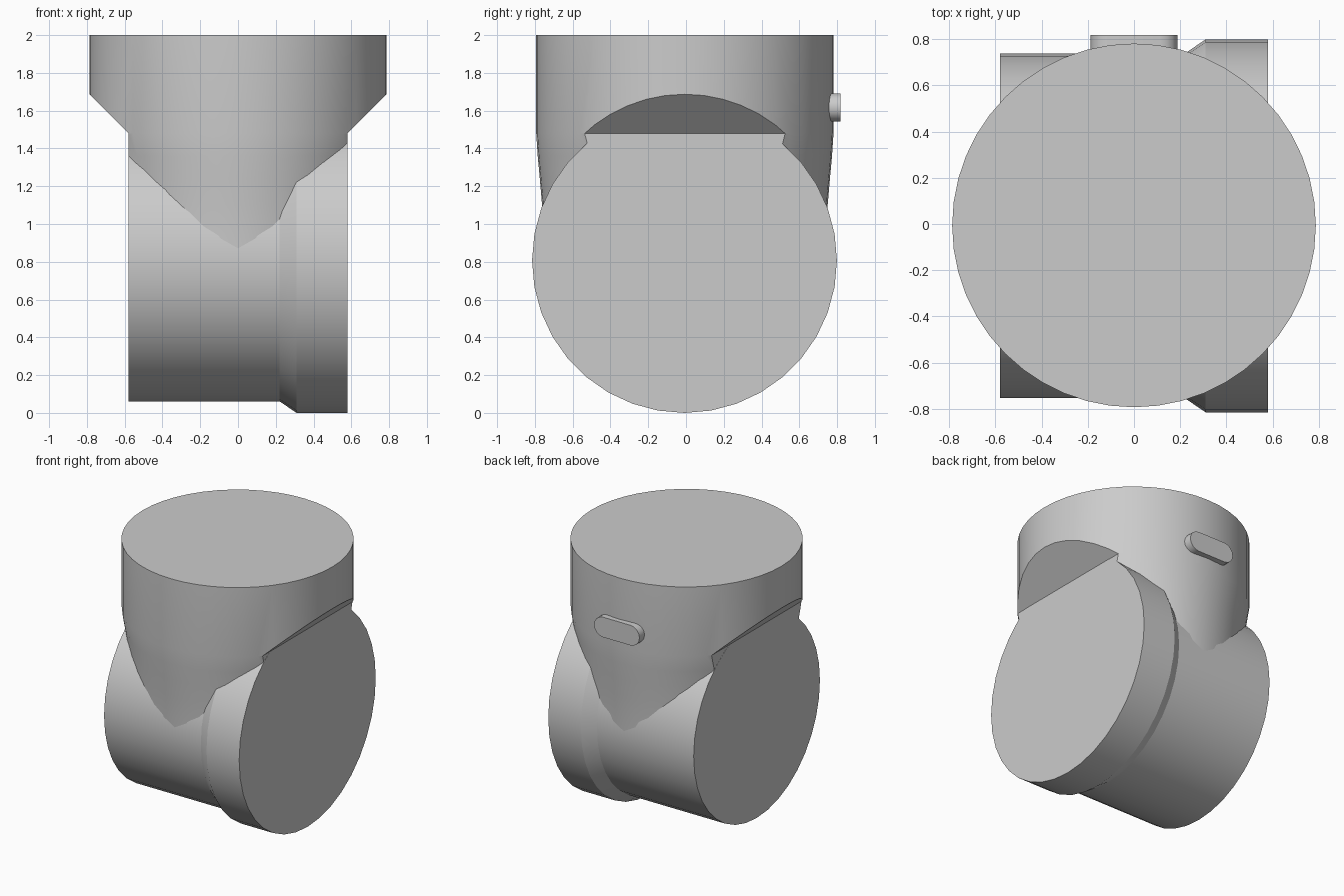
import bpy
import bmesh
from math import cos, sin, pi, radians
from mathutils import Vector

cube = bpy.data.objects.get("Cube")
if cube:
    bpy.data.objects.remove(cube, do_unlink=True)

grey = bpy.data.materials.new("plain grey")
grey.use_nodes = True
colour = (0.6, 0.6, 0.6, 1)
grey.diffuse_color = colour
grey.node_tree.nodes["Principled BSDF"].inputs["Base Color"].default_value = colour

UP, ACROSS, DEPTH = Vector((0, 0, 1)), Vector((1, 0, 0)), Vector((0, 1, 0))


def loft(name, rings):
    """Join rings of points into a capped solid."""
    bm = bmesh.new()
    loops = [[bm.verts.new(p) for p in ring] for ring in rings]
    count = len(loops[0])
    for low, high in zip(loops, loops[1:]):
        for i in range(count):
            j = (i + 1) % count
            bm.faces.new((low[i], low[j], high[j], high[i]))
    bm.faces.new(loops[0])
    bm.faces.new(loops[-1])
    bmesh.ops.recalc_face_normals(bm, faces=bm.faces)
    mesh = bpy.data.meshes.new(name)
    bm.to_mesh(mesh)
    bm.free()
    obj = bpy.data.objects.new(name, mesh)
    bpy.context.collection.objects.link(obj)
    mesh.materials.append(grey)
    return obj


def ellipse(centre, u, v, a, b, sides=36):
    return [centre + u * (a * cos(2 * pi * i / sides)) + v * (b * sin(2 * pi * i / sides))
            for i in range(sides)]


def activate(obj):
    bpy.ops.object.select_all(action="DESELECT")
    obj.select_set(True)
    bpy.context.view_layer.objects.active = obj


def smooth(obj, angle):
    activate(obj)
    bpy.ops.object.shade_smooth_by_angle(angle=radians(angle))


# Horizontal barrel with a raised flange at its left end
HALF, AXIS_Z = 0.58, 0.807
profile = [(-HALF, 0.746), (0.22, 0.746), (0.31, 0.807), (HALF, 0.807)]
barrel = loft("barrel", [ellipse(Vector((x, -0.008, AXIS_Z)), DEPTH, UP, r, r)
                         for x, r in profile])
smooth(barrel, 25)

# Upright cup, narrowing as it blends down into the barrel: height, x radius, y radius
sections = [(2, 0.787, 0.787), (1.48, 0.787, 0.787), (1.36, 0.757, 0.779),
            (1.24, 0.735, 0.768), (1.1, 0.722, 0.756), (0.95, 0.715, 0.745),
            (0.8, 0.71, 0.74)]
cup = loft("cup", [ellipse(Vector((0, -0.006, z)), ACROSS, DEPTH, a, b, 48)
                   for z, a, b in sections])

# Trim the cup sides to the barrel length, with a sloped underside on the overhang
side = HALF - 0.001
half_outline = [(side, 0.7), (side, side + 0.9), (1, 1.9), (1, 2.2)]
outline = half_outline + [(-x, z) for x, z in reversed(half_outline)]
trim = loft("cup_trim", [[Vector((x, y, z)) for x, z in outline] for y in (-1, 1)])
trim.hide_render = True
cut = cup.modifiers.new("trim", "BOOLEAN")
cut.operation = "INTERSECT"
cut.solver = "EXACT"
cut.object = trim
activate(cup)
bpy.ops.object.modifier_apply(modifier=cut.name)
bpy.data.objects.remove(trim, do_unlink=True)
smooth(cup, 25)

# Rounded key on the back of the cup
KEY_R, KEY_X, KEY_Z = 0.075, 0.113, 1.617
key_rings = []
for y in (0.7, 0.818):
    ring = []
    for end, start in ((1, -pi / 2), (-1, pi / 2)):
        for i in range(9):
            a = start + pi * i / 8
            ring.append(Vector((end * KEY_X + KEY_R * cos(a), y, KEY_Z + KEY_R * sin(a))))
    key_rings.append(ring)
key = loft("back_key", key_rings)
smooth(key, 30)
